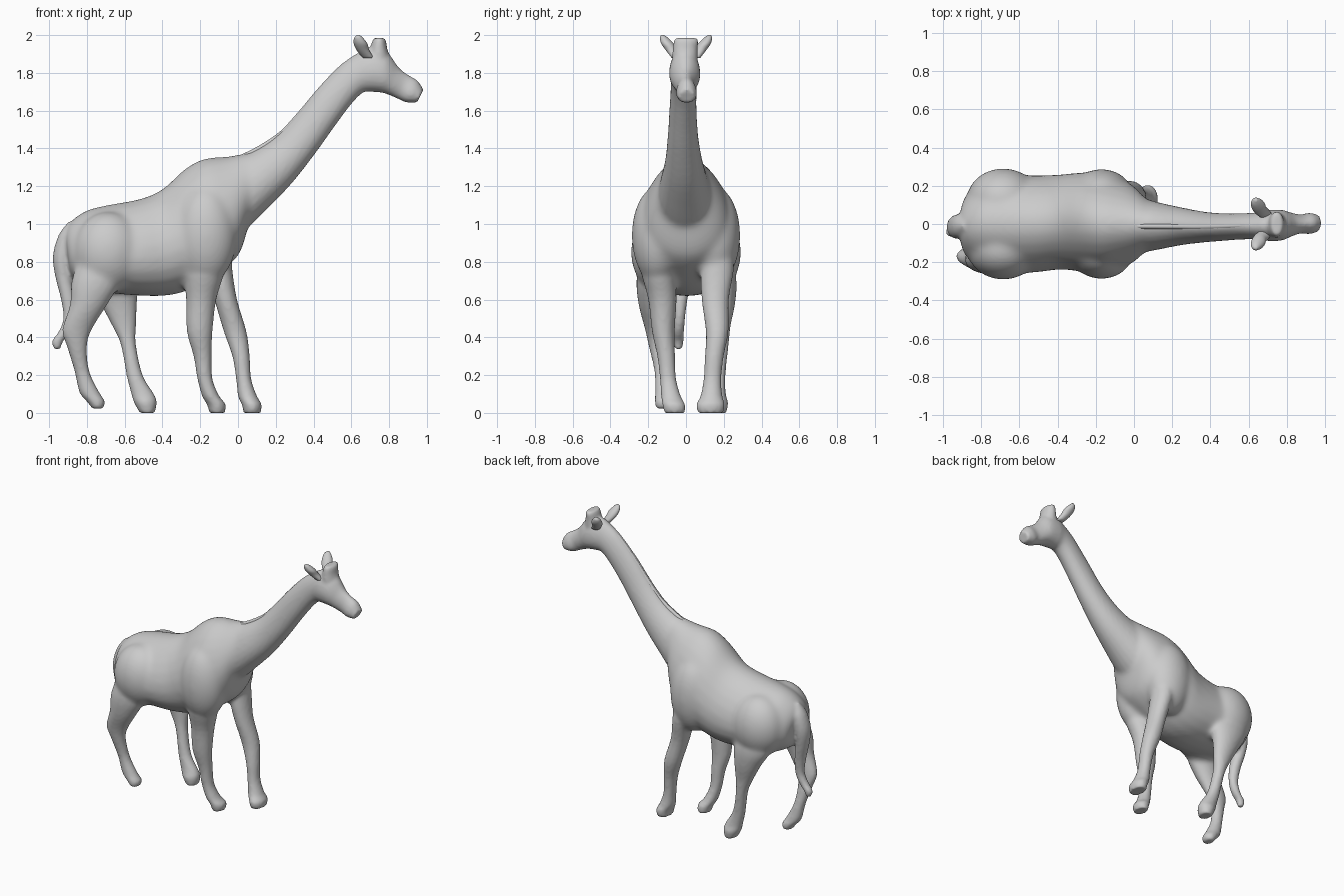
import bpy, bmesh, math
from mathutils import Matrix


def loft(bm, sections, pear=0.0, n=24, sub=4):
    """Skin of rings; each section is (upper x, upper z, lower x, lower z, half width, centre y)."""
    pts = []
    for i in range(len(sections) - 1):
        a, b = sections[max(i - 1, 0)], sections[i]
        c, d = sections[i + 1], sections[min(i + 2, len(sections) - 1)]
        for k in range(sub):
            t = k / sub
            pts.append([0.5 * (2 * q + (r - p) * t + (2 * p - 5 * q + 4 * r - s) * t * t
                               + (3 * q - p - 3 * r + s) * t ** 3)
                        for p, q, r, s in zip(a, b, c, d)])
    pts.append(sections[-1])
    rings = []
    for xt, zt, xb, zb, w, yc in pts:
        ring = []
        for j in range(n):
            a = 2 * math.pi * j / n
            s, c = math.sin(a), math.cos(a)
            ring.append(bm.verts.new(((xt + xb) / 2 + s * (xt - xb) / 2,
                                      yc + w * c * (1 - pear * s),
                                      (zt + zb) / 2 + s * (zt - zb) / 2)))
        rings.append(ring)
    faces = [bm.faces.new((r0[j], r0[(j + 1) % n], r1[(j + 1) % n], r1[j]))
             for r0, r1 in zip(rings, rings[1:]) for j in range(n)]
    faces += [bm.faces.new(rings[0][::-1]), bm.faces.new(rings[-1])]
    bmesh.ops.recalc_face_normals(bm, faces=faces)


def leg(bm, rows):
    """Rows are (back x, front x, z, centre y, half width)."""
    loft(bm, [(x0, z, x1, z, w, y) for x0, x1, z, y, w in rows])


def ball(bm, centre, radii, tilt=0.0):
    m = Matrix.Translation(centre) @ Matrix.Rotation(tilt, 4, 'Y') @ Matrix.Diagonal((*radii, 1))
    bmesh.ops.create_uvsphere(bm, u_segments=24, v_segments=16, radius=1, matrix=m)


def finish(bm, name):
    mesh = bpy.data.meshes.new(name)
    bm.to_mesh(mesh)
    bm.free()
    for p in mesh.polygons:
        p.use_smooth = True
    ob = bpy.data.objects.new(name, mesh)
    bpy.context.collection.objects.link(ob)
    return ob


def fuse(ob, voxel, rounds):
    r = ob.modifiers.new("fuse", 'REMESH')
    r.mode, r.voxel_size, r.use_smooth_shade = 'VOXEL', voxel, True
    s = ob.modifiers.new("soften", 'SMOOTH')
    s.factor, s.iterations = 0.5, rounds


def limbs(bm):
    # Neck and head
    loft(bm, [
        (-.06, 1.345, .0, .90, .16, 0),
        (.03, 1.367, .035, .96, .145, -.005), (.10, 1.395, .13, 1.055, .125, -.01),
        (.20, 1.462, .28, 1.21, .098, -.012), (.30, 1.565, .41, 1.375, .08, -.016),
        (.42, 1.712, .51, 1.515, .071, -.016), (.54, 1.838, .60, 1.635, .068, -.012),
        (.62, 1.897, .66, 1.695, .07, -.01), (.70, 1.935, .70, 1.70, .08, -.008),
        (.785, 1.915, .76, 1.695, .08, -.006), (.85, 1.83, .80, 1.683, .062, -.003),
        (.90, 1.79, .85, 1.661, .049, 0), (.95, 1.76, .893, 1.643, .055, .003),
        (.982, 1.71, .947, 1.642, .044, .004)], pear=.15)
    # Front legs, near side then far side
    leg(bm, [(-.27, -.07, .92, -.16, .08), (-.285, -.07, .76, -.15, .09),
             (-.275, -.115, .60, -.125, .075), (-.27, -.135, .43, -.12, .06),
             (-.235, -.14, .30, -.105, .047), (-.215, -.135, .18, -.095, .043),
             (-.19, -.10, .09, -.08, .052), (-.165, -.065, .045, -.065, .06),
             (-.15, -.07, 0, -.06, .055)])
    leg(bm, [(-.24, -.04, .92, .17, .08), (-.17, -.03, .76, .165, .088),
             (-.125, -.005, .60, .155, .072), (-.075, .045, .43, .165, .06),
             (-.03, .062, .30, .15, .05), (-.01, .07, .18, .14, .047),
             (.0, .10, .09, .135, .058), (.02, .125, .045, .13, .075),
             (.03, .12, 0, .13, .068)])
    # Hind legs, near side then far side
    leg(bm, [(-.83, -.58, .86, -.16, .08), (-.88, -.62, .70, -.18, .082),
             (-.89, -.695, .57, -.185, .065), (-.93, -.775, .44, -.17, .046),
             (-.905, -.80, .35, -.155, .041), (-.865, -.787, .22, -.13, .037),
             (-.84, -.735, .11, -.12, .044), (-.80, -.705, .06, -.115, .05),
             (-.77, -.715, .022, -.115, .042)])
    leg(bm, [(-.82, -.57, .86, .16, .08), (-.80, -.53, .70, .185, .082),
             (-.73, -.535, .58, .195, .065), (-.665, -.54, .46, .19, .046),
             (-.62, -.54, .36, .185, .041), (-.59, -.505, .20, .17, .039),
             (-.565, -.445, .10, .165, .046), (-.55, -.43, .055, .165, .058),
             (-.52, -.44, 0, .165, .05)])


# First stage: torso, muscles and limbs, strongly softened so they flow together
bm = bmesh.new()
loft(bm, [
    (-.925, .95, -.90, .83, .07, -.01), (-.885, 1.015, -.885, .72, .15, -.01),
    (-.80, 1.073, -.80, .66, .22, 0), (-.68, 1.103, -.68, .635, .25, 0),
    (-.52, 1.133, -.52, .62, .25, 0), (-.40, 1.185, -.38, .62, .245, .01),
    (-.28, 1.293, -.26, .65, .255, .01), (-.18, 1.346, -.12, .73, .25, 0),
    (-.06, 1.358, .0, .83, .21, 0), (.06, 1.38, .05, .97, .145, -.005)], pear=.2)
for side in (-1, 1):
    ball(bm, (-.17, side * .15, .94), (.165, .138, .26))
    ball(bm, (-.685, side * .13, .85), (.19, .162, .215))
limbs(bm)
blend = finish(bm, "body_blend")
fuse(blend, .011, 28)
soft = bpy.data.meshes.new_from_object(blend.evaluated_get(bpy.context.evaluated_depsgraph_get()))
bpy.data.objects.remove(blend)

# Second stage: crisp limbs, tail and horn crest laid over the soft body
bm = bmesh.new()
bm.from_mesh(soft)
limbs(bm)
leg(bm, [(-.90, -.80, 1.01, -.01, .03), (-.95, -.85, .94, -.01, .06),
         (-.98, -.875, .83, -.015, .062), (-.967, -.88, .72, -.02, .05),
         (-.937, -.86, .60, -.03, .038), (-.925, -.86, .50, -.035, .03),
         (-.95, -.885, .43, -.04, .03), (-.985, -.925, .38, -.04, .028),
         (-.975, -.94, .338, -.04, .018)])
leg(bm, [(.68, .81, 1.86, -.006, .068), (.70, .79, 1.93, -.004, .066),
         (.71, .785, 1.965, 0, .066), (.72, .775, 1.985, 0, .058)])
fuse(finish(bm, "body"), .010, 5)

# Leaf-shaped ears, mirrored about the head
for side, label in ((-1, "right_ear"), (1, "left_ear")):
    bm = bmesh.new()
    leg(bm, [(.66, .72, 1.88, side * .05, .026), (.628, .695, 1.92, side * .075, .032),
             (.613, .685, 1.955, side * .098, .033), (.615, .662, 1.985, side * .116, .022),
             (.63, .645, 2.0, side * .125, .007)])
    finish(bm, label)

# Low mane ridge along the back of the neck
bm = bmesh.new()
loft(bm, [(-.12, 1.343, -.11, 1.30, .012, -.01), (.02, 1.369, .03, 1.33, .014, -.012),
          (.20, 1.472, .22, 1.42, .016, -.014), (.31, 1.583, .34, 1.53, .017, -.016),
          (.43, 1.725, .46, 1.68, .017, -.014), (.55, 1.847, .57, 1.80, .016, -.01),
          (.65, 1.908, .66, 1.87, .012, -.008)], n=12)
finish(bm, "mane")
